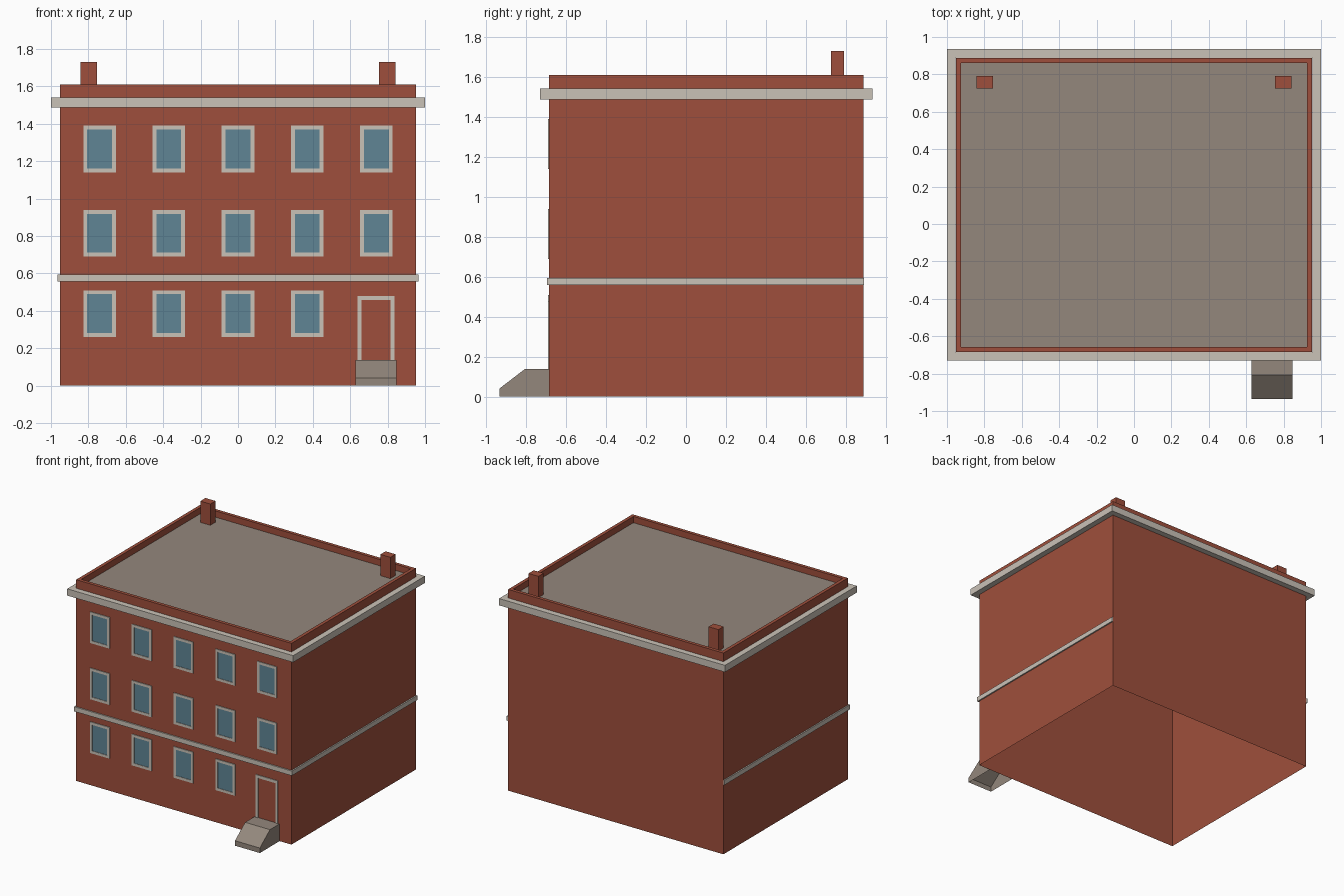
import bpy
import bmesh
from mathutils import Vector

cube = bpy.data.objects.get("Cube")
if cube:
    bpy.data.objects.remove(cube, do_unlink=True)


def material(name, rgb):
    m = bpy.data.materials.new(name)
    m.use_nodes = True
    m.diffuse_color = (*rgb, 1)
    m.node_tree.nodes["Principled BSDF"].inputs["Base Color"].default_value = (*rgb, 1)
    return m


BRICK = material("red brick", (0.345, 0.078, 0.045))
TRIM = material("pale trim", (0.59, 0.54, 0.475))
GLASS = material("blue glass", (0.117, 0.235, 0.3))
STONE = material("grey stone", (0.295, 0.245, 0.203))

# Overall body extents
HALF_X, FRONT, BACK = 0.953, -0.685, 0.888
TOP, ROOF = 1.61, 1.56
GAP = 0.0006


def finish(name, bm, *mats):
    bmesh.ops.recalc_face_normals(bm, faces=bm.faces)
    mesh = bpy.data.meshes.new(name)
    bm.to_mesh(mesh)
    bm.free()
    for m in mats:
        mesh.materials.append(m)
    obj = bpy.data.objects.new(name, mesh)
    bpy.context.collection.objects.link(obj)
    return obj


def box_mesh(x0, x1, y0, y1, z0, z1):
    bm = bmesh.new()
    bmesh.ops.create_cube(bm, size=1)
    lo, hi = Vector((x0, y0, z0)), Vector((x1, y1, z1))
    for v in bm.verts:
        v.co = Vector([(a + b) / 2 + c * (b - a) for a, b, c in zip(lo, hi, v.co)])
    return bm


def remove_bottom(bm):
    low = [f for f in bm.faces if all(abs(v.co.z) < 1e-5 for v in f.verts)]
    bmesh.ops.delete(bm, geom=low, context="FACES")


def rect(x0, x1, y0, y1):
    return [(x0, y0), (x0, y1), (x1, y1), (x1, y0)]


def strip(name, outer, inner, place, direction, mat, closed=True):
    """Solid moulding between two matching outlines."""
    bm = bmesh.new()
    a = [bm.verts.new(place(*p)) for p in outer]
    b = [bm.verts.new(place(*p)) for p in inner]
    n = len(a)
    for i in range(n if closed else n - 1):
        j = (i + 1) % n
        bm.faces.new((a[i], a[j], b[j], b[i]))
    ext = bmesh.ops.extrude_face_region(bm, geom=bm.faces[:], use_keep_orig=True)
    moved = [g for g in ext["geom"] if isinstance(g, bmesh.types.BMVert)]
    bmesh.ops.translate(bm, verts=moved, vec=direction)
    return finish(name, bm, mat)


def on_front(x, z):
    return (x, FRONT - GAP, z)


# Hollow brick shell with a sunken roof behind the parapet
bm = box_mesh(-HALF_X, HALF_X, FRONT, BACK, 0, TOP)
remove_bottom(bm)
bm.normal_update()
roof = next(f for f in bm.faces if f.normal.z > 0.9)
bmesh.ops.inset_region(bm, faces=[roof], thickness=0.038)
ext = bmesh.ops.extrude_discrete_faces(bm, faces=[roof])
roof = ext["faces"][0]
bmesh.ops.translate(bm, verts=roof.verts[:], vec=(0, 0, ROOF - TOP))
roof.material_index = 1
finish("brick_shell", bm, BRICK, STONE)

# Cornice all round
strip("cornice", rect(-1, 1, -0.731, 0.935),
      rect(-HALF_X - GAP, HALF_X + GAP, FRONT - GAP, BACK + GAP),
      lambda x, y: (x, y, 1.488), (0, 0, 0.054), TRIM)

# String course on the front and both sides
u_shape = lambda x, y: [(-x, BACK + 0.002), (-x, y), (x, y), (x, BACK + 0.002)]
strip("string_course", u_shape(HALF_X + 0.011, FRONT - 0.011),
      u_shape(HALF_X + GAP, FRONT - GAP),
      lambda x, y: (x, y, 0.558), (0, 0, 0.037), TRIM, closed=False)

# Windows: five per upper floor, four on the ground floor
W, H, EDGE = 0.087, 0.125, 0.021
for floor, z in enumerate((0.385, 0.815, 1.265)):
    for col in range(4 if floor == 0 else 5):
        x = (col - 2) * 0.37
        tag = f"{floor + 1}_{col + 1}"
        iw, ih = W - EDGE, H - EDGE
        strip("window_frame_" + tag, rect(x - W, x + W, z - H, z + H),
              rect(x - iw, x + iw, z - ih, z + ih),
              on_front, (0, -0.006, 0), TRIM)
        finish("window_glass_" + tag,
               box_mesh(x - iw, x + iw, FRONT - 0.003, FRONT - GAP, z - ih, z + ih),
               GLASS)

# Door surround
DOOR = 0.738
arch = lambda w, top: [(DOOR - w, 0.13), (DOOR - w, top), (DOOR + w, top), (DOOR + w, 0.13)]
strip("door_surround", arch(0.098, 0.48), arch(0.077, 0.457),
      on_front, (0, -0.006, 0), TRIM, closed=False)

# Entrance steps with a sloped front, open underneath
bm = bmesh.new()
profile = [(FRONT - GAP, 0), (FRONT - GAP, 0.138), (-0.807, 0.138), (-0.935, 0.04), (-0.935, 0)]
side = bm.faces.new([bm.verts.new((DOOR - 0.11, y, z)) for y, z in profile])
ext = bmesh.ops.extrude_face_region(bm, geom=[side], use_keep_orig=True)
moved = [g for g in ext["geom"] if isinstance(g, bmesh.types.BMVert)]
bmesh.ops.translate(bm, verts=moved, vec=(0.22, 0, 0))
remove_bottom(bm)
finish("entrance_steps", bm, STONE)

# Chimneys at the back corners
for label, s in (("left", 1), ("right", -1)):
    x = s * 0.797
    finish("chimney_" + label,
           box_mesh(x - 0.044, x + 0.044, 0.725, 0.79, ROOF, 1.73), BRICK)
